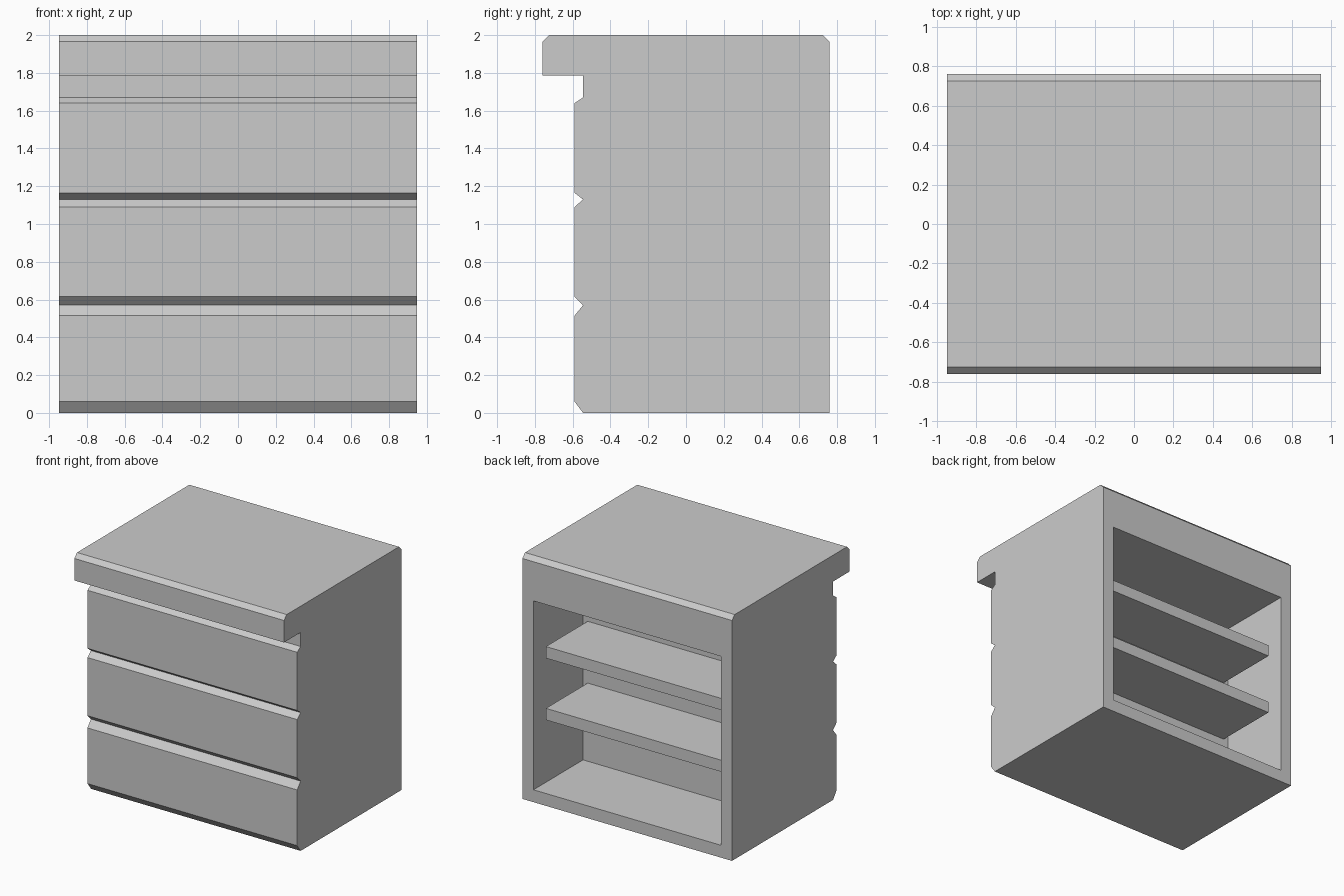
import bpy
import bmesh
from mathutils import Vector

cube = bpy.data.objects.get("Cube")
if cube:
    bpy.data.objects.remove(cube, do_unlink=True)

HALF_W = 0.948
BACK = 0.76
WALL = 0.143         # frame thickness around the rear opening
OPEN_TOP = 1.645
OPEN_DEPTH = 0.64

grey = bpy.data.materials.new("plain_grey")
grey.use_nodes = True
colour = (0.6, 0.6, 0.6, 1)
grey.diffuse_color = colour
grey.node_tree.nodes["Principled BSDF"].inputs["Base Color"].default_value = colour


def add_object(name, bm):
    bmesh.ops.recalc_face_normals(bm, faces=bm.faces)
    mesh = bpy.data.meshes.new(name)
    bm.to_mesh(mesh)
    bm.free()
    mesh.materials.append(grey)
    obj = bpy.data.objects.new(name, mesh)
    bpy.context.collection.objects.link(obj)
    return obj


# Side profile (y, z): overhanging top, then drawer fronts split by V grooves
profile = [
    (BACK, 0), (BACK, 1.965), (0.725, 2), (-0.725, 2), (-0.76, 1.965),
    (-0.76, 1.785), (-0.545, 1.785), (-0.545, 1.67), (-0.59, 1.64),
    (-0.59, 1.165), (-0.545, 1.13), (-0.59, 1.09),
    (-0.59, 0.615), (-0.545, 0.57), (-0.59, 0.515),
    (-0.59, 0.06), (-0.545, 0),
]

# Counter body: the profile extruded across the width
bm = bmesh.new()
side = bm.faces.new([bm.verts.new((-HALF_W, y, z)) for y, z in profile])
ext = bmesh.ops.extrude_face_region(bm, geom=[side], use_keep_orig=True)
bmesh.ops.translate(bm, vec=(2 * HALF_W, 0, 0),
                    verts=[v for v in ext["geom"] if isinstance(v, bmesh.types.BMVert)])
bmesh.ops.recalc_face_normals(bm, faces=bm.faces)

# Rear storage opening: inset the back face, lower its top, push it inward
back = max(bm.faces, key=lambda f: f.calc_center_median().y)
bmesh.ops.inset_individual(bm, faces=[back], thickness=WALL)
for v in back.verts:
    if v.co.z > 1:
        v.co.z = OPEN_TOP
pushed = bmesh.ops.extrude_discrete_faces(bm, faces=[back])["faces"][0]
bmesh.ops.translate(bm, vec=(0, -OPEN_DEPTH, 0), verts=pushed.verts)
add_object("counter_body", bm)

# Shelves inside the opening, set back from the rear edge
for name, top in (("lower_shelf", 0.74), ("upper_shelf", 1.245)):
    y0, y1 = BACK - OPEN_DEPTH, BACK - 0.1
    size = Vector((2 * (HALF_W - WALL), y1 - y0, 0.095))
    bm = bmesh.new()
    bmesh.ops.create_cube(bm, size=1)
    bmesh.ops.scale(bm, vec=size, verts=bm.verts)
    bmesh.ops.translate(bm, vec=(0, (y0 + y1) / 2, top - size.z / 2), verts=bm.verts)
    add_object(name, bm)
